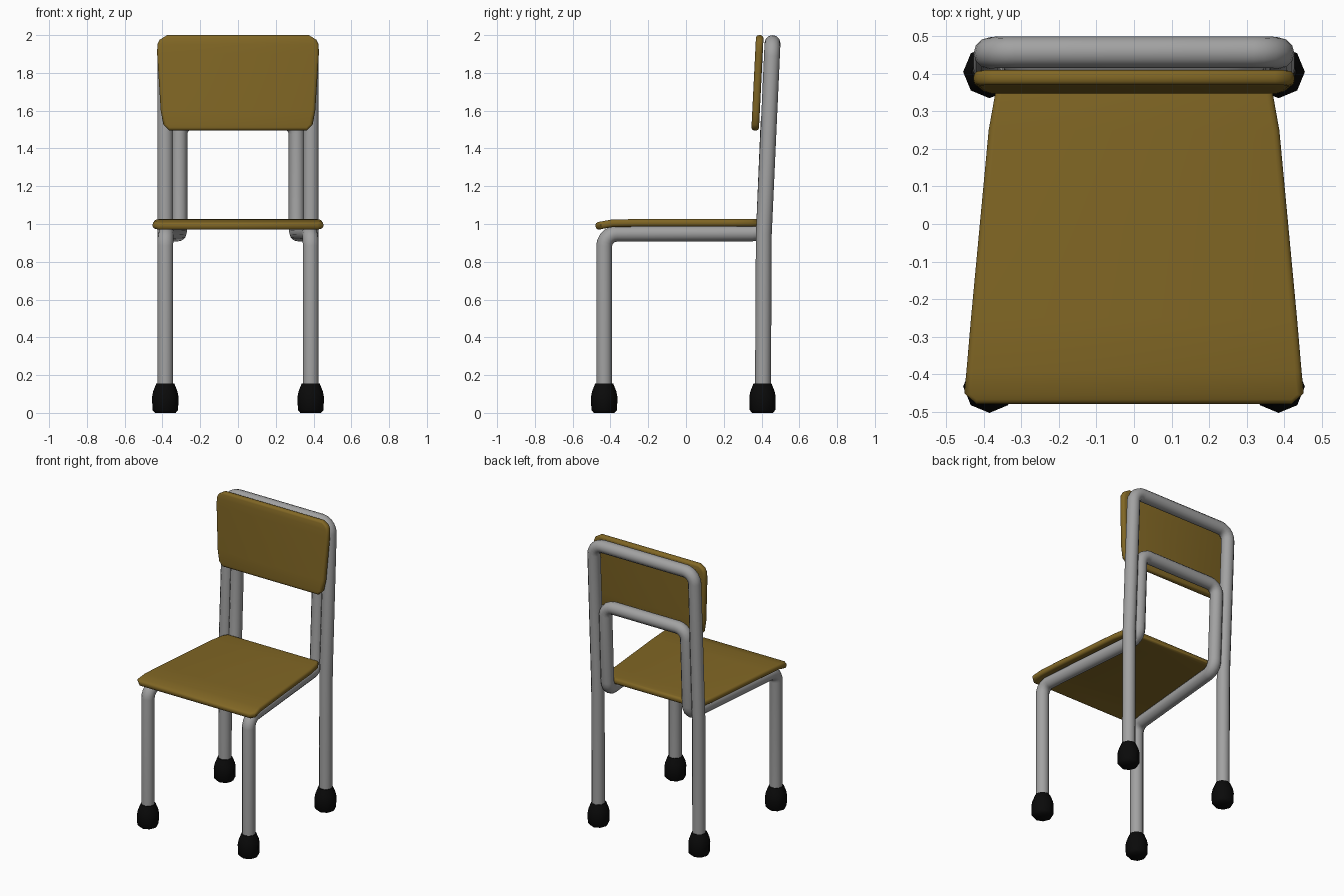
import bpy, bmesh, math
from mathutils import Vector

if "Cube" in bpy.data.objects:
    bpy.data.objects.remove(bpy.data.objects["Cube"])


def material(name, rgb):
    m = bpy.data.materials.new(name)
    m.diffuse_color = (*rgb, 1)
    m.use_nodes = True
    m.node_tree.nodes["Principled BSDF"].inputs["Base Color"].default_value = m.diffuse_color
    return m


WOOD = material("wood", (0.22, 0.135, 0.018))
RUBBER = material("rubber", (0.003, 0.003, 0.003))
METAL = material("metal", (0.36, 0.36, 0.36))


def activate(ob):
    bpy.ops.object.select_all(action='DESELECT')
    ob.select_set(True)
    bpy.context.view_layer.objects.active = ob


def mesh_object(name, bm, mat):
    bmesh.ops.recalc_face_normals(bm, faces=bm.faces)
    me = bpy.data.meshes.new(name)
    bm.to_mesh(me)
    bm.free()
    ob = bpy.data.objects.new(name, me)
    bpy.context.collection.objects.link(ob)
    me.materials.append(mat)
    return ob


def fillet(points, radius, steps=5):
    """Replace the inner corners of a path by curved bends."""
    pts = [Vector(p) for p in points]
    out = [pts[0]]
    for a, b, c in zip(pts, pts[1:], pts[2:]):
        u, v = (a - b).normalized(), (c - b).normalized()
        if u.angle(v) > math.radians(150):
            out.append(b)
            continue
        p, q = b + u * radius, b + v * radius
        # rational quadratic = true arc
        w = math.sin(u.angle(v) / 2)
        for i in range(steps + 1):
            t = i / steps
            k0, k1, k2 = (1 - t) ** 2, 2 * w * t * (1 - t), t * t
            out.append((p * k0 + b * k1 + q * k2) / (k0 + k1 + k2))
    return out + [pts[-1]]


def tube(name, half, bend, radius=0.042):
    """Bent tube through a half path and its mirror image in x."""
    path = fillet(half + [(-x, y, z) for x, y, z in reversed(half)], bend)
    cu = bpy.data.curves.new(name, 'CURVE')
    cu.dimensions = '3D'
    cu.bevel_depth = radius
    cu.bevel_resolution = 4
    cu.use_fill_caps = True
    cu.materials.append(METAL)
    sp = cu.splines.new('POLY')
    sp.points.add(len(path) - 1)
    for pt, co in zip(sp.points, path):
        pt.co = (*co, 1)
    ob = bpy.data.objects.new(name, cu)
    bpy.context.collection.objects.link(ob)
    activate(ob)
    bpy.ops.object.convert(target='MESH')
    bpy.ops.object.shade_smooth_by_angle(angle=math.radians(50))


def panel(name, rows, thickness):
    """Board from rows of (half width, y, z), with rounded edges."""
    bm = bmesh.new()
    vs = [(bm.verts.new((-w, y, z)), bm.verts.new((w, y, z))) for w, y, z in rows]
    for (a, b), (c, d) in zip(vs, vs[1:]):
        bm.faces.new((a, b, d, c))
    ob = mesh_object(name, bm, WOOD)
    so = ob.modifiers.new("thickness", 'SOLIDIFY')
    so.thickness, so.offset = thickness, 0
    be = ob.modifiers.new("round edges", 'BEVEL')
    be.width, be.segments = 0.016, 3
    be.limit_method, be.angle_limit = 'ANGLE', math.radians(60)
    be.use_clamp_overlap = False
    activate(ob)
    for m in list(ob.modifiers):
        bpy.ops.object.modifier_apply(modifier=m.name)
    bpy.ops.object.shade_smooth_by_angle(angle=math.radians(50))


def foot(name, x, y):
    """Eight-sided rubber cap."""
    bm = bmesh.new()
    rings = []
    for r, z in [(0.055, 0), (0.068, 0.015), (0.07, 0.085), (0.064, 0.115), (0.048, 0.155)]:
        rings.append([bm.verts.new((x + r * math.cos(i * math.pi / 4),
                                    y + r * math.sin(i * math.pi / 4), z)) for i in range(8)])
    for lo, hi in zip(rings, rings[1:]):
        for i in range(8):
            j = (i + 1) % 8
            bm.faces.new((lo[i], lo[j], hi[j], hi[i]))
    bm.faces.new(rings[0])
    bm.faces.new(rings[-1])
    activate(mesh_object(name, bm, RUBBER))
    bpy.ops.object.shade_smooth_by_angle(angle=math.radians(60))


# Outer hoop: rear legs and backrest posts
tube("rear_frame", [(0.385, 0.407, 0.04), (0.385, 0.412, 0.95), (0.385, 0.458, 1.958)], 0.07)
# Inner hoop: front legs, seat rails and inner back loop
tube("front_frame", [(0.385, -0.433, 0.04), (0.385, -0.433, 0.948),
                     (0.31, 0.412, 0.95), (0.31, 0.437, 1.542)], 0.065)

# Seat with a lowered front lip
panel("seat", [(0.42, -0.478, 0.986), (0.452, -0.45, 0.993), (0.446, -0.39, 1.004),
               (0.434, -0.25, 1.006), (0.387, 0.25, 1.006), (0.37, 0.345, 1.006),
               (0.345, 0.385, 1.006)], 0.04)

# Backrest, leaning slightly backwards
panel("backrest", [(w, 0.366 + 0.05 * (z - 1.5), z) for w, z in
                   [(0.365, 1.495), (0.395, 1.525), (0.409, 1.6), (0.428, 1.9),
                    (0.427, 1.95), (0.415, 1.975), (0.375, 2.0)]], 0.04)

# Feet
for side, x in (("left", -0.385), ("right", 0.385)):
    foot("front_foot_" + side, x, -0.433)
    foot("rear_foot_" + side, x, 0.405)
